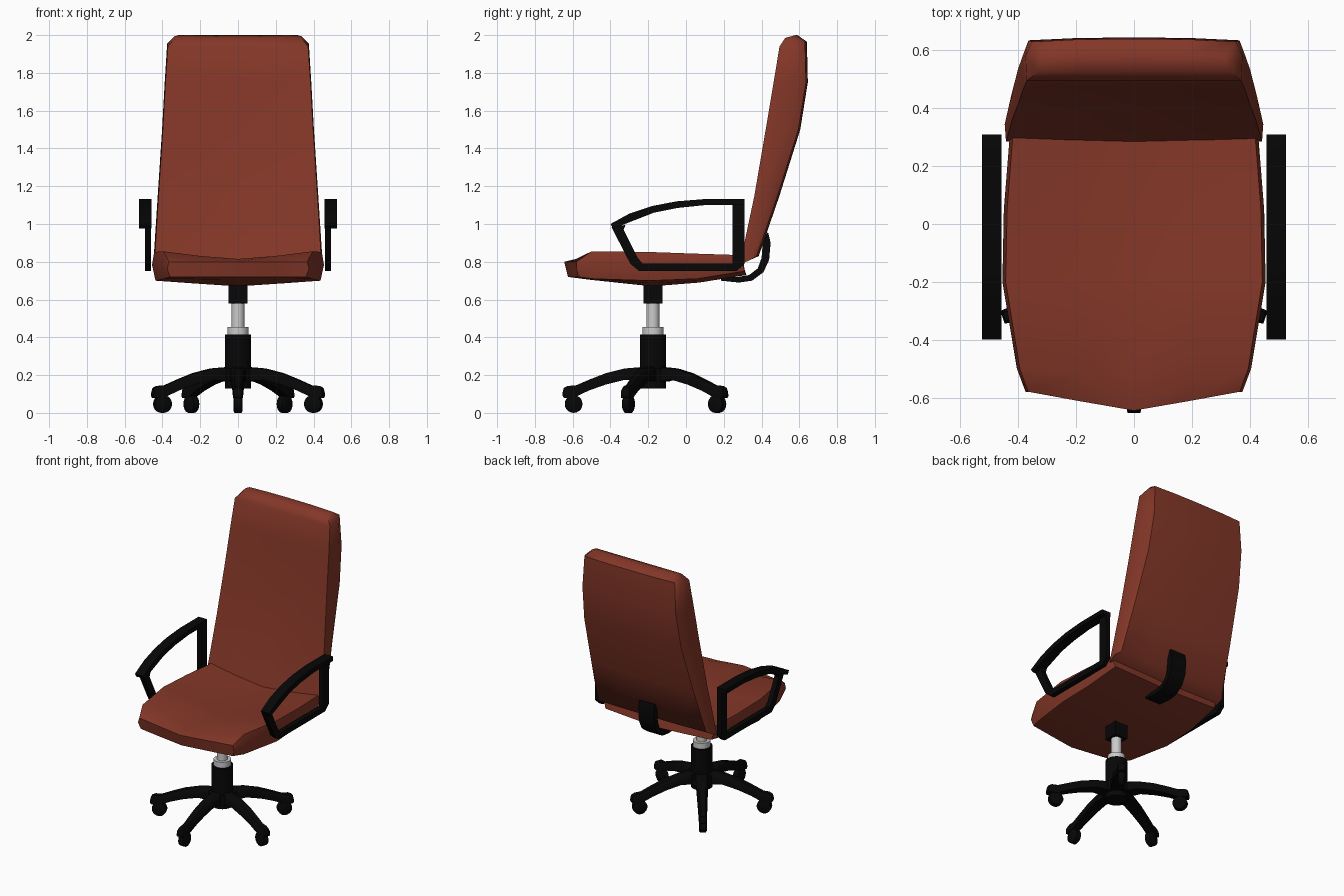
import bpy, bmesh, math
from mathutils import Matrix

if "Cube" in bpy.data.objects:
    bpy.data.objects.remove(bpy.data.objects["Cube"])


def material(name, rgb):
    m = bpy.data.materials.new(name)
    m.diffuse_color = (*rgb, 1)
    m.use_nodes = True
    m.node_tree.nodes["Principled BSDF"].inputs["Base Color"].default_value = m.diffuse_color
    return m


LEATHER = material("leather", (0.23, 0.038, 0.021))
BLACK = material("black plastic", (0.002, 0.002, 0.002))
METAL = material("metal", (0.6, 0.6, 0.6))


def finish(name, bm, mat, angle=35, matrix=None):
    if matrix:
        bm.transform(matrix)
    bmesh.ops.recalc_face_normals(bm, faces=bm.faces)
    me = bpy.data.meshes.new(name)
    bm.to_mesh(me)
    bm.free()
    ob = bpy.data.objects.new(name, me)
    bpy.context.collection.objects.link(ob)
    me.materials.append(mat)
    bpy.ops.object.select_all(action='DESELECT')
    ob.select_set(True)
    bpy.context.view_layer.objects.active = ob
    bpy.ops.object.shade_smooth_by_angle(angle=math.radians(angle))
    return ob


def loft(name, rings, mat, angle=35, matrix=None, cushion=False):
    """Skin a list of equal-length point rings and cap both ends."""
    bm = bmesh.new()
    vs = [[bm.verts.new(p) for p in r] for r in rings]
    n = len(vs[0])
    for a, b in zip(vs, vs[1:]):
        for i in range(n):
            j = (i + 1) % n
            bm.faces.new((a[i], a[j], b[j], b[i]))
    for r in (vs[0], vs[-1]):
        if cushion:  # symmetric 12-point ring: cap with a row of quads
            for q in ((0, 1, 5, 6), (1, 2, 4, 5), (2, 3, 4),
                      (0, 6, 7, 11), (11, 7, 8, 10), (10, 8, 9)):
                bm.faces.new([r[i] for i in q])
        else:
            bm.faces.new(r)
    return finish(name, bm, mat, angle, matrix)


def strip(name, pairs, x0, x1, mat, angle=35):
    """Flat bar in the yz plane from (outer, inner) point pairs."""
    return loft(name, [[(x0, *o), (x1, *o), (x1, *i), (x0, *i)] for o, i in pairs], mat, angle)


def cylinder(name, r, z0, z1, mat, y=-0.175, sides=24):
    ring = [(r * math.cos(2 * math.pi * (k + 0.5) / sides),
             y + r * math.sin(2 * math.pi * (k + 0.5) / sides)) for k in range(sides)]
    return loft(name, [[(*p, z) for p in ring] for z in (z0, z1)], mat)


def mirrored_ring(first, half, last):
    return [first] + half + [last] + [(-x, y, z) for x, y, z in reversed(half)]


# Seat cushion: cross-sections from front to back, dished along the middle
rings = []
for ys, yc, hw, ts, tc, bs, bc in [
        (-0.58, -0.645, 0.375, 0.80, 0.80, 0.72, 0.72),
        (-0.50, -0.53, 0.405, 0.855, 0.815, 0.71, 0.705),
        (-0.20, -0.20, 0.455, 0.852, 0.80, 0.70, 0.67),
        (0.05, 0.05, 0.45, 0.843, 0.785, 0.71, 0.69),
        (0.30, 0.30, 0.43, 0.835, 0.785, 0.75, 0.73)]:
    ym, tm, bm_ = (ys + yc) / 2, ts * 0.4 + tc * 0.6, (bs + bc) / 2
    zm = ts * 0.55 + bs * 0.45
    half = [(hw * 0.5, ym, tm), (hw * 0.975, ys, ts), (hw, ys, zm),
            (hw * 0.96, ys + 0.01, bs), (hw * 0.5, ym + 0.015, bm_)]
    rings.append(mirrored_ring((0, yc, tc), half, (0, yc + 0.02, bc)))
loft("seat", rings, LEATHER, 50, cushion=True)

# Backrest: cross-sections from bottom to top, hollow front and flat rear
rings = []
for zf, yf, zb, yb, hw, dip in [
        (0.785, 0.285, 0.83, 0.385, 0.447, 0.0),
        (1.15, 0.362, 1.15, 0.495, 0.425, 0.025),
        (1.50, 0.422, 1.50, 0.605, 0.402, 0.025),
        (1.75, 0.464, 1.75, 0.645, 0.388, 0.015),
        (1.94, 0.495, 1.965, 0.64, 0.375, 0.0),
        (1.985, 0.525, 2.0, 0.59, 0.335, 0.0)]:
    zm, ym = zf * 0.4 + zb * 0.6, yf * 0.4 + yb * 0.6
    half = [(hw * 0.5, yf + dip * 0.75, zf), (hw * 0.99, yf, zf), (hw, ym, zm),
            (hw * 0.94, yb - 0.01, zb), (hw * 0.5, yb - 0.002, zb)]
    rings.append(mirrored_ring((0, yf + dip, zf), half, (0, yb, zb)))
loft("backrest", rings, LEATHER, 50, cushion=True)

# Armrests: wide curved pad on a thin open frame
pad = [((-0.40, 1.0), (-0.385, 0.975)), ((-0.30, 1.055), (-0.285, 1.015)),
       ((-0.18, 1.095), (-0.17, 1.06)), ((-0.05, 1.12), (-0.045, 1.085)),
       ((0.10, 1.132), (0.10, 1.10)), ((0.31, 1.132), (0.31, 1.10))]
frame = [((-0.395, 0.985), (-0.32, 0.995)), ((-0.385, 0.965), (-0.33, 0.97)),
         ((-0.295, 0.79), (-0.255, 0.82)), ((-0.25, 0.752), (-0.23, 0.79)),
         ((0.27, 0.752), (0.245, 0.79)), ((0.31, 0.79), (0.245, 0.80)),
         ((0.31, 1.11), (0.245, 1.11))]
for side, s in (("left", -1), ("right", 1)):
    strip(side + "_arm_pad", pad, s * 0.458, s * 0.525, BLACK)
    strip(side + "_arm_frame", frame, s * 0.46, s * 0.493, BLACK)

# Curved bracket joining seat and backrest
bracket = [((0.185, 0.70), (0.185, 0.725)), ((0.28, 0.69), (0.275, 0.72)),
           ((0.35, 0.70), (0.335, 0.73)), ((0.41, 0.745), (0.38, 0.765)),
           ((0.44, 0.81), (0.40, 0.82)), ((0.448, 0.90), (0.405, 0.88)),
           ((0.435, 0.955), (0.41, 0.94))]
strip("back_bracket", bracket, -0.06, 0.06, BLACK, 40)

# Centre column
cylinder("column_housing", 0.07, 0.13, 0.415, BLACK)
cylinder("column_collar", 0.056, 0.41, 0.455, METAL)
cylinder("gas_lift", 0.034, 0.45, 0.59, METAL)
cylinder("seat_mount", 0.07, 0.58, 0.69, BLACK, sides=4)
cylinder("base_hub", 0.09, 0.165, 0.235, BLACK)

# Five-star base: (radius, top z, bottom z, half width) along each leg
leg = [(0.03, 0.245, 0.165, 0.045), (0.15, 0.235, 0.175, 0.038), (0.25, 0.21, 0.15, 0.034),
       (0.34, 0.175, 0.118, 0.030), (0.41, 0.145, 0.085, 0.027), (0.45, 0.143, 0.08, 0.026),
       (0.472, 0.132, 0.08, 0.024), (0.478, 0.11, 0.09, 0.022)]
for k in range(5):
    spin = Matrix.Translation((0, -0.175, 0)) @ Matrix.Rotation(
        math.radians(-90 + 72 * k), 4, 'Z')
    rings = [[(r, -w, b), (r, -w, t - 0.015), (r, -w * 0.6, t), (r, w * 0.6, t),
              (r, w, t - 0.015), (r, w, b)] for r, t, b, w in leg]
    loft(f"base_leg_{k + 1}", rings, BLACK, 45, spin)
    wheel = []
    for y, r in ((-0.025, 0.036), (-0.018, 0.047), (0.018, 0.047), (0.025, 0.036)):
        wheel.append([(0.42 + r * math.cos(a * math.pi / 10), y,
                       0.047 + r * math.sin(a * math.pi / 10)) for a in range(20)])
    loft(f"caster_{k + 1}", wheel, BLACK, 40, spin)
